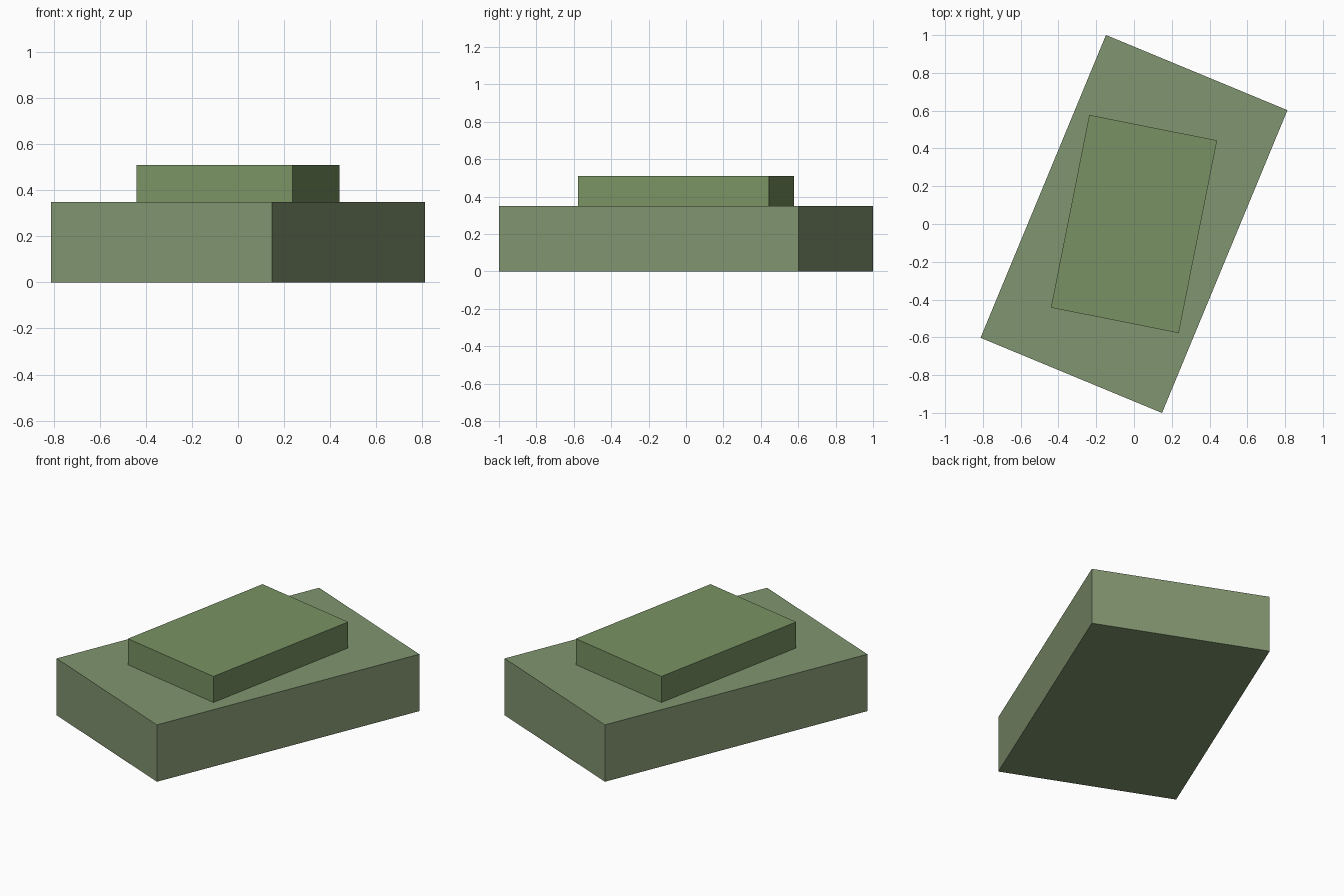
import bpy
from math import radians

if "Cube" in bpy.data.objects:
    bpy.data.objects.remove(bpy.data.objects["Cube"])


def slab(name, width, length, z0, z1, turn, color):
    bpy.ops.mesh.primitive_cube_add(size=1, location=(0, 0, (z0 + z1) / 2),
                                    rotation=(0, 0, radians(turn)))
    ob = bpy.context.object
    ob.name = name
    ob.scale = (width, length, z1 - z0)
    mat = bpy.data.materials.new(name + "_green")
    mat.diffuse_color = (*color, 1)
    mat.use_nodes = True
    mat.node_tree.nodes["Principled BSDF"].inputs["Base Color"].default_value = mat.diffuse_color
    ob.data.materials.append(mat)


# Large lower block
slab("lower_slab", 1.04, 1.735, 0, 0.35, -22.5, (0.22, 0.30, 0.16))
# Smaller block on top, turned half as far
slab("upper_slab", 0.69, 1.04, 0.35, 0.51, -11.25, (0.19, 0.29, 0.125))
